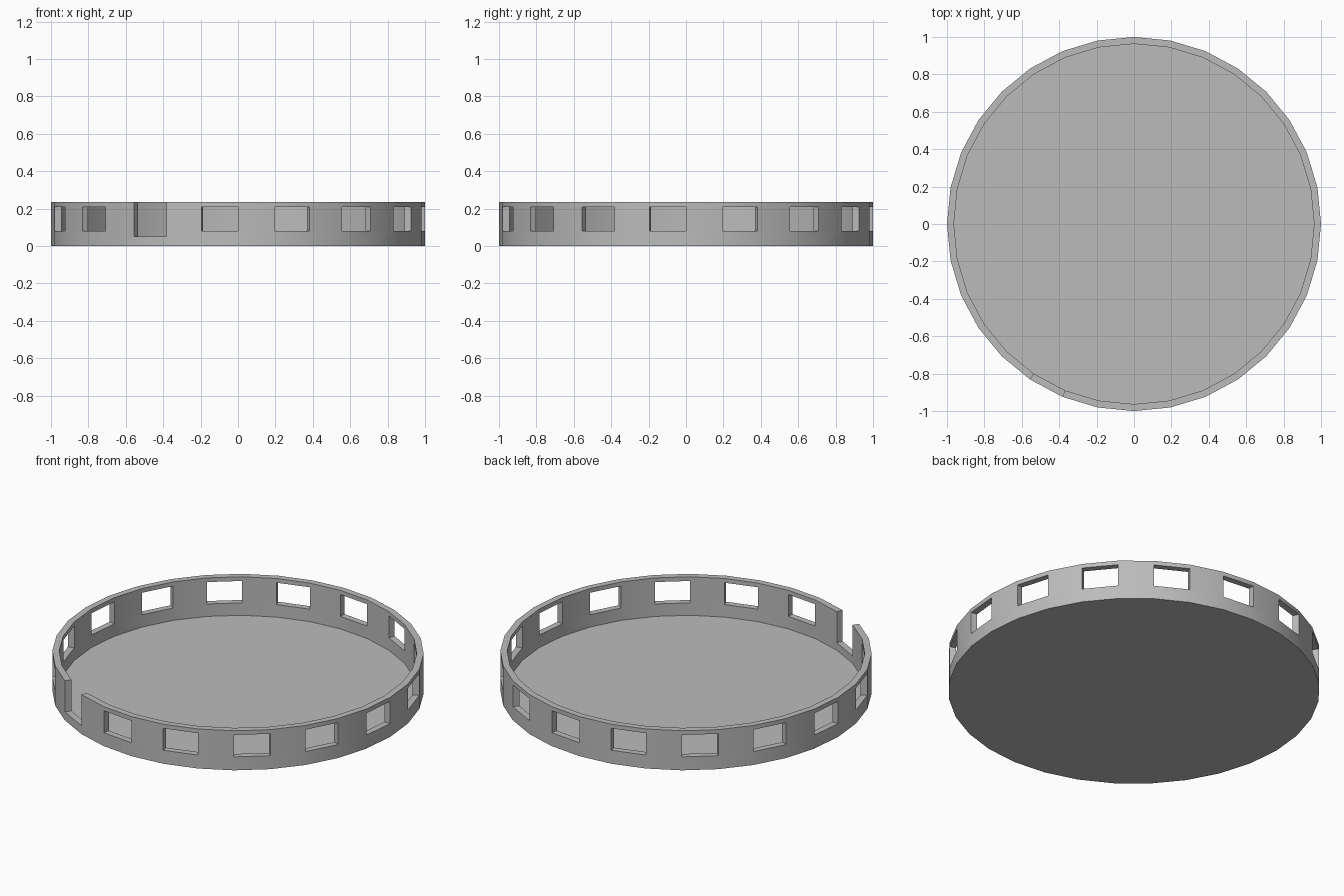
import bpy, bmesh, math

if "Cube" in bpy.data.objects:
    bpy.data.objects.remove(bpy.data.objects["Cube"])

N = 32                 # sides of the ring
R_OUT, R_IN = 1.0, 0.963
GAP = N - 3            # segment left open as the entrance

grey = bpy.data.materials.new("plain grey")
grey.diffuse_color = (0.5, 0.5, 0.5, 1)
grey.use_nodes = True
grey.node_tree.nodes["Principled BSDF"].inputs["Base Color"].default_value = grey.diffuse_color


def point(r, i, z):
    # segment 0 starts at the front (-y) and runs towards +x
    a = 2 * math.pi * i / N
    return (r * math.sin(a), -r * math.cos(a), z)


def finish(bm, name):
    bmesh.ops.remove_doubles(bm, verts=bm.verts, dist=1e-4)
    bmesh.ops.recalc_face_normals(bm, faces=bm.faces)
    mesh = bpy.data.meshes.new(name)
    bm.to_mesh(mesh)
    bm.free()
    ob = bpy.data.objects.new(name, mesh)
    bpy.context.collection.objects.link(ob)
    mesh.materials.append(grey)
    bpy.ops.object.select_all(action='DESELECT')
    ob.select_set(True)
    bpy.context.view_layer.objects.active = ob
    bpy.ops.object.shade_smooth_by_angle(angle=math.radians(30))
    return ob


def ring_wall(name, levels, solid):
    """Ring of cells; only faces between solid and empty cells are made."""
    bm = bmesh.new()
    rows = len(levels) - 1

    def filled(i, k):
        return 0 <= k < rows and solid(i % N, k)

    def face(*pts):
        bm.faces.new([bm.verts.new(point(*p)) for p in pts])

    for i in range(N):
        j = i + 1
        for k in range(rows):
            if not filled(i, k):
                continue
            a, b = levels[k], levels[k + 1]
            for r in (R_OUT, R_IN):
                face((r, i, a), (r, j, a), (r, j, b), (r, i, b))
            for dk, z in ((-1, a), (1, b)):
                if not filled(i, k + dk):
                    face((R_OUT, i, z), (R_OUT, j, z), (R_IN, j, z), (R_IN, i, z))
            for di, s in ((-1, i), (1, j)):
                if not filled(i + di, k):
                    face((R_OUT, s, a), (R_OUT, s, b), (R_IN, s, b), (R_IN, s, a))
    return finish(bm, name)


# wall: low rim, window sill, window row, top rail, with one entrance gap
def wall_solid(i, k):
    if i == GAP:
        return k == 0
    return k != 2 or i % 2 == 0


ring_wall("windowed_wall", [0, 0.05, 0.08, 0.21, 0.235], wall_solid)

# floor: thin disc closing the bottom
bm = bmesh.new()
low = [bm.verts.new(point(R_IN, i, 0)) for i in range(N)]
high = [bm.verts.new(point(R_IN, i, 0.006)) for i in range(N)]
bm.faces.new(low)
bm.faces.new(high)
for i in range(N):
    j = (i + 1) % N
    bm.faces.new((low[i], low[j], high[j], high[i]))
finish(bm, "floor")
